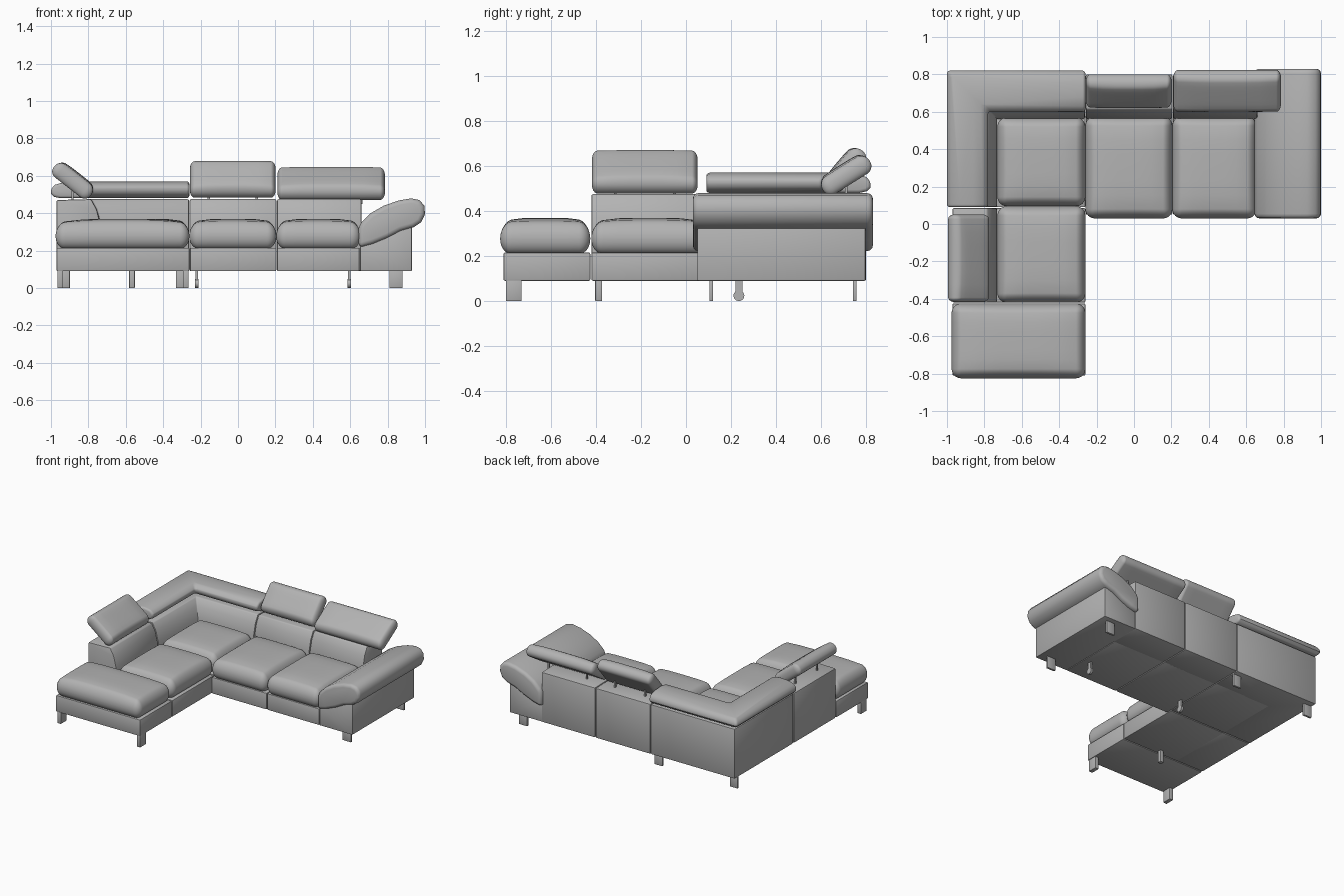
import bpy, bmesh, math
from mathutils import Vector, Matrix

cube = bpy.data.objects.get("Cube")
if cube:
    bpy.data.objects.remove(cube, do_unlink=True)

grey = bpy.data.materials.new("grey upholstery")
grey.use_nodes = True
grey.diffuse_color = (0.45, 0.45, 0.45, 1)
grey.node_tree.nodes["Principled BSDF"].inputs["Base Color"].default_value = grey.diffuse_color


def finish(name, bm, bevel=0.0, segments=2):
    """Round the sharp edges, then turn the bmesh into a shaded object."""
    bmesh.ops.recalc_face_normals(bm, faces=bm.faces)
    if bevel:
        sharp = [e for e in bm.edges if e.calc_face_angle(0) > math.radians(42)]
        bmesh.ops.bevel(bm, geom=sharp, offset=bevel, segments=segments,
                        profile=0.5, affect='EDGES', clamp_overlap=True)
    mesh = bpy.data.meshes.new(name)
    bm.to_mesh(mesh)
    bm.free()
    mesh.materials.append(grey)
    ob = bpy.data.objects.new(name, mesh)
    bpy.context.collection.objects.link(ob)
    bpy.ops.object.select_all(action='DESELECT')
    ob.select_set(True)
    bpy.context.view_layer.objects.active = ob
    bpy.ops.object.shade_smooth_by_angle(angle=math.radians(40))
    return ob


def box(name, x, y, z, bevel=0.006):
    bm = bmesh.new()
    bmesh.ops.create_cube(bm, size=1)
    for v in bm.verts:
        v.co = [a + (b - a) * (c + 0.5) for (a, b), c in zip((x, y, z), v.co)]
    return finish(name, bm, bevel)


def loft(name, rings, bevel=0.0, segments=2):
    """Skin a list of matching rings and cap both ends."""
    bm = bmesh.new()
    loops = [[bm.verts.new(p) for p in ring] for ring in rings]
    for a, b in zip(loops, loops[1:]):
        for i in range(len(a)):
            j = (i + 1) % len(a)
            bm.faces.new((a[i], a[j], b[j], b[i]))
    bm.faces.new(loops[0])
    bm.faces.new(loops[-1])
    return finish(name, bm, bevel, segments)


def cushion(name, size, radii, crown, matrix):
    """Padded block with elliptical edges and a domed top."""
    n, edge = 14, 4
    bm = bmesh.new()
    bmesh.ops.create_cube(bm, size=2)
    bmesh.ops.subdivide_edges(bm, edges=bm.edges[:], cuts=n - 1, use_grid_fill=True)
    for v in bm.verts:
        core, out, unit = Vector(), Vector(), v.co.copy()
        for i in range(3):
            half, r = size[i] / 2, radii[i]
            k = round((unit[i] + 1) * n / 2)
            side = min(k, n - k)
            if side < edge:
                sign = 1 if k > n / 2 else -1
                core[i] = sign * (half - r)
                out[i] = sign * math.tan(math.pi / 4 * (1 - side / edge))
            else:
                core[i] = (half - r) * (k - n / 2) / (n / 2 - edge)
        out.normalize()
        v.co = core + Vector(a * b for a, b in zip(out, radii))
        if v.co.z > 0:
            u, w = 2 * v.co.x / size[0], 2 * v.co.y / size[1]
            v.co.z += crown * (1 - u ** 4) * (1 - w ** 4) * 2 * v.co.z / size[2]
    bm.transform(matrix)
    return finish(name, bm)


# Plinths under the seats
for name, x, y in [("footstool_base", (-0.97, -0.26), (-0.81, -0.425)),
                   ("chaise_base", (-0.74, -0.26), (-0.42, 0.085)),
                   ("corner_base", (-0.74, -0.26), (0.09, 0.58)),
                   ("middle_base", (-0.257, 0.205), (0.05, 0.58)),
                   ("end_base", (0.209, 0.65), (0.05, 0.58))]:
    box(name, x, y, (0.09, 0.215))

# Seat cushions
for name, x0, x1, y0, y1 in [("footstool_cushion", -0.975, -0.26, -0.825, -0.425),
                             ("chaise_cushion", -0.73, -0.26, -0.42, 0.095),
                             ("corner_cushion", -0.73, -0.26, 0.095, 0.57),
                             ("middle_cushion", -0.26, 0.205, 0.03, 0.575),
                             ("end_cushion", 0.205, 0.655, 0.03, 0.575)]:
    cushion(name, (x1 - x0, y1 - y0, 0.135), (0.05, 0.05, 0.065), 0.025,
            Matrix.Translation(((x0 + x1) / 2, (y0 + y1) / 2, 0.277)))

# Backrests: one section, depth measured inward from the outer face
back = [(0, 0.09), (0, 0.47), (0.185, 0.475), (0.215, 0.42), (0.235, 0.34), (0.24, 0.09)]


def along_back(x):
    return [(x, 0.80 - d, z) for d, z in back]


def along_side(y):
    return [(-0.97 + d, y, z) for d, z in back]


loft("corner_back", [along_side(0.09), [(-0.97 + d, 0.80 - d, z) for d, z in back],
                     along_back(-0.262)], 0.008)
loft("chaise_back", [along_side(-0.42), along_side(0.085)], 0.008)
loft("middle_back", [along_back(-0.258), along_back(0.205)], 0.008)
loft("end_back", [along_back(0.209), along_back(0.66)], 0.008)

# Mitred padded roll on the corner
roll = [(0, 0.505), (0, 0.53), (0.02, 0.551), (0.07, 0.566), (0.14, 0.57), (0.19, 0.562),
        (0.218, 0.54), (0.222, 0.52), (0.205, 0.497), (0.16, 0.48), (0.05, 0.48), (0.015, 0.488)]
loft("corner_roll", [[(-1 + d, 0.09, z) for d, z in roll],
                     [(-1 + d, 0.82 - d, z) for d, z in roll],
                     [(-0.26, 0.82 - d, z) for d, z in roll]], 0.015, 3)

# Armrest: panel and flared pad
panel = [(0.652, 0.09), (0.93, 0.09), (0.93, 0.335), (0.80, 0.29), (0.652, 0.24)]
loft("arm_panel", [[(x, y, z) for x, z in panel] for y in (0.05, 0.797)], 0.006)
pad = [(0.645, 0.215), (0.72, 0.235), (0.80, 0.268), (0.87, 0.305), (0.94, 0.325),
       (0.98, 0.352), (1.0, 0.395), (0.996, 0.44), (0.97, 0.47), (0.925, 0.479),
       (0.86, 0.468), (0.78, 0.44), (0.71, 0.40), (0.66, 0.352), (0.645, 0.32)]
loft("arm_pad", [[(x, y, z) for x, z in pad] for y in (0.03, 0.83)], 0.025, 3)

# Tilting headrests with their posts
rests = [("middle_headrest", (-0.028, 0.712, 0.58), 0.458, 0.225, 50, 0),
         ("end_headrest", (0.498, 0.712, 0.557), 0.575, 0.245, 32, 0),
         ("chaise_headrest", (-0.885, -0.183, 0.572), 0.47, 0.25, 38, 90)]
for name, at, width, length, tilt, turn in rests:
    place = Matrix.Translation(at) @ Matrix.Rotation(math.radians(turn), 4, 'Z')
    cushion(name, (width, length, 0.085), (0.025, 0.04, 0.04), 0.012,
            place @ Matrix.Rotation(math.radians(tilt), 4, 'X'))
    for side in (-1, 1):
        p = place @ Vector((side * width * 0.28, 0, 0))
        box(name + "_post", (p.x - 0.006, p.x + 0.006), (p.y - 0.006, p.y + 0.006),
            (0.45, p.z), 0)

# Plate legs
for name, x, y, w, d in [("front_right_leg", -0.95, -0.765, 0.03, 0.07),
                         ("front_left_leg", -0.28, -0.765, 0.03, 0.07),
                         ("back_corner_leg", -0.932, 0.75, 0.066, 0.016),
                         ("back_middle_leg", -0.298, 0.75, 0.066, 0.016),
                         ("arm_front_leg", 0.845, 0.112, 0.07, 0.016),
                         ("arm_back_leg", 0.845, 0.75, 0.07, 0.016),
                         ("chaise_leg", -0.567, -0.388, 0.03, 0.03)]:
    box(name, (x - w / 2, x + w / 2), (y - d / 2, y + d / 2), (0, 0.095), 0.002)

# Castors under the long seat
for x in (-0.22, 0.595):
    box("castor_stem", (x - 0.006, x + 0.006), (0.22, 0.25), (0.03, 0.095), 0)
    bm = bmesh.new()
    bmesh.ops.create_cone(bm, cap_ends=True, segments=24, radius1=0.024, radius2=0.024, depth=0.018)
    bm.transform(Matrix.Translation((x, 0.235, 0.024)) @ Matrix.Rotation(math.pi / 2, 4, 'Y'))
    finish("castor_wheel", bm)
